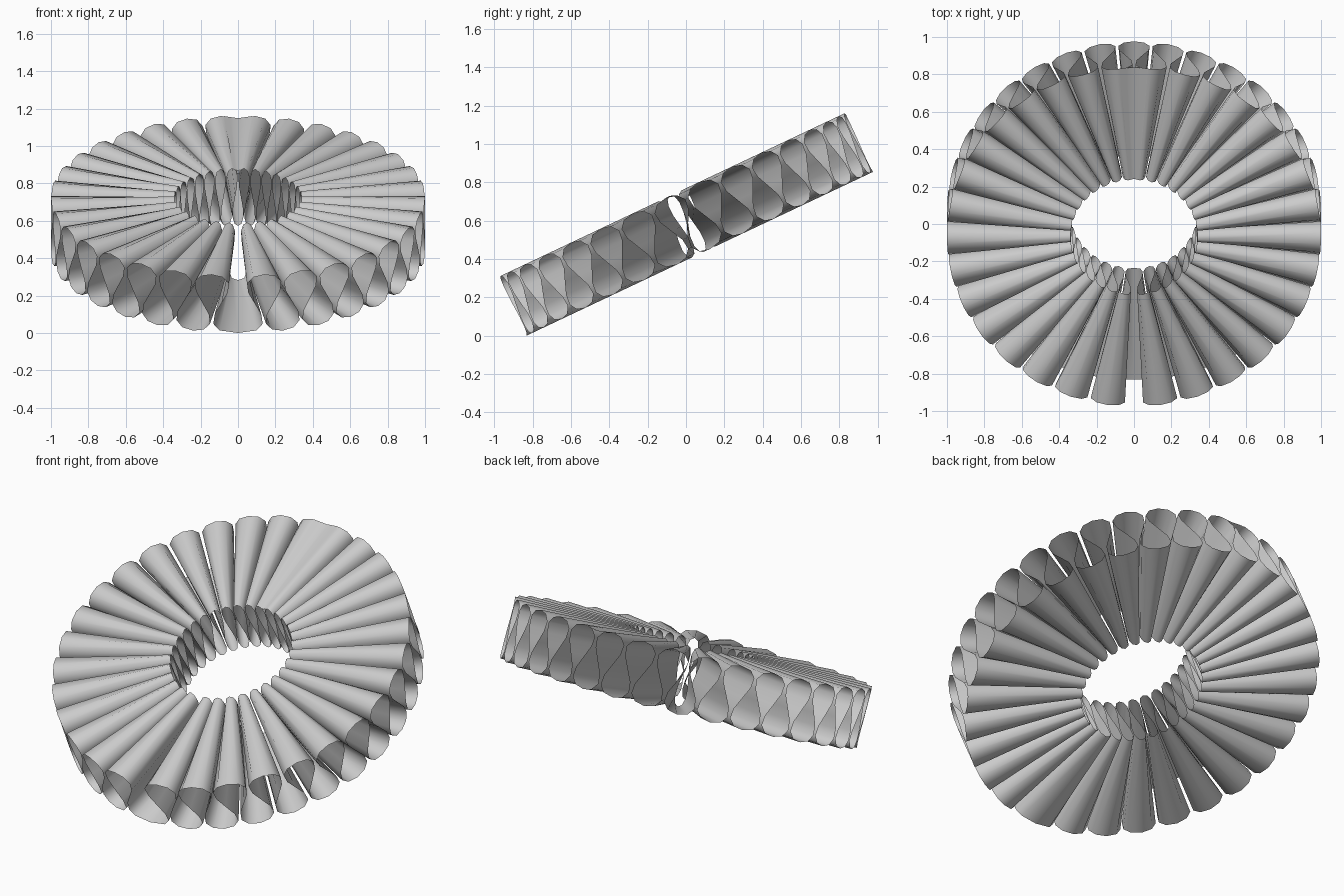
import bpy, math

if "Cube" in bpy.data.objects:
    bpy.data.objects.remove(bpy.data.objects["Cube"])

PLEATS = 32          # number of upper folds
STEPS = 16           # segments per fold
R_IN, R_OUT = 0.34, 1.0
HALF_H = 0.17
TILT = math.radians(25.3)
BACK = math.pi / 2
LIFT = R_OUT * math.sin(TILT) + HALF_H * math.cos(TILT)


def ribbon(name, profile, closed):
    """Radial ruled strip from (angle, height) points, tilted into place."""
    verts = [(r * math.cos(a), r * math.sin(a), z)
             for a, z in profile for r in (R_IN, R_OUT)]
    n = len(profile)
    faces = []
    for i in range(n if closed else n - 1):
        j = (i + 1) % n
        faces.append((2 * i, 2 * i + 1, 2 * j + 1, 2 * j))
    mesh = bpy.data.meshes.new(name)
    mesh.from_pydata(verts, [], faces)
    obj = bpy.data.objects.new(name, mesh)
    bpy.context.collection.objects.link(obj)
    obj.rotation_euler.x = TILT
    obj.location.z = LIFT
    bpy.ops.object.select_all(action='DESELECT')
    obj.select_set(True)
    bpy.context.view_layer.objects.active = obj
    bpy.ops.object.shade_smooth_by_angle(angle=math.radians(100))
    return obj


# Pleated collar: omega-shaped folds, widening slightly from back to front,
# with a lower fold centred at front and back
folds = []
half = PLEATS * STEPS // 2
for i in range(-half, half):
    t = 2 * math.pi * i / STEPS
    u = i / STEPS + 0.33 * math.sin(2 * t)
    offset = -math.pi if i == -half else 0.1835 * u + 0.00065 * u * abs(u)
    folds.append((BACK + offset, -HALF_H * math.cos(t)))
ribbon("pleated_collar", folds, True)

# Back join: flat overlap bridging the two rear upper folds
join = [(BACK + a, z) for a, z in
        ((-0.075, HALF_H * 0.99), (-0.04, HALF_H * 0.95), (0, HALF_H * 0.91),
         (0.04, HALF_H * 0.95), (0.075, HALF_H * 0.99))]
ribbon("back_join", join, False)
